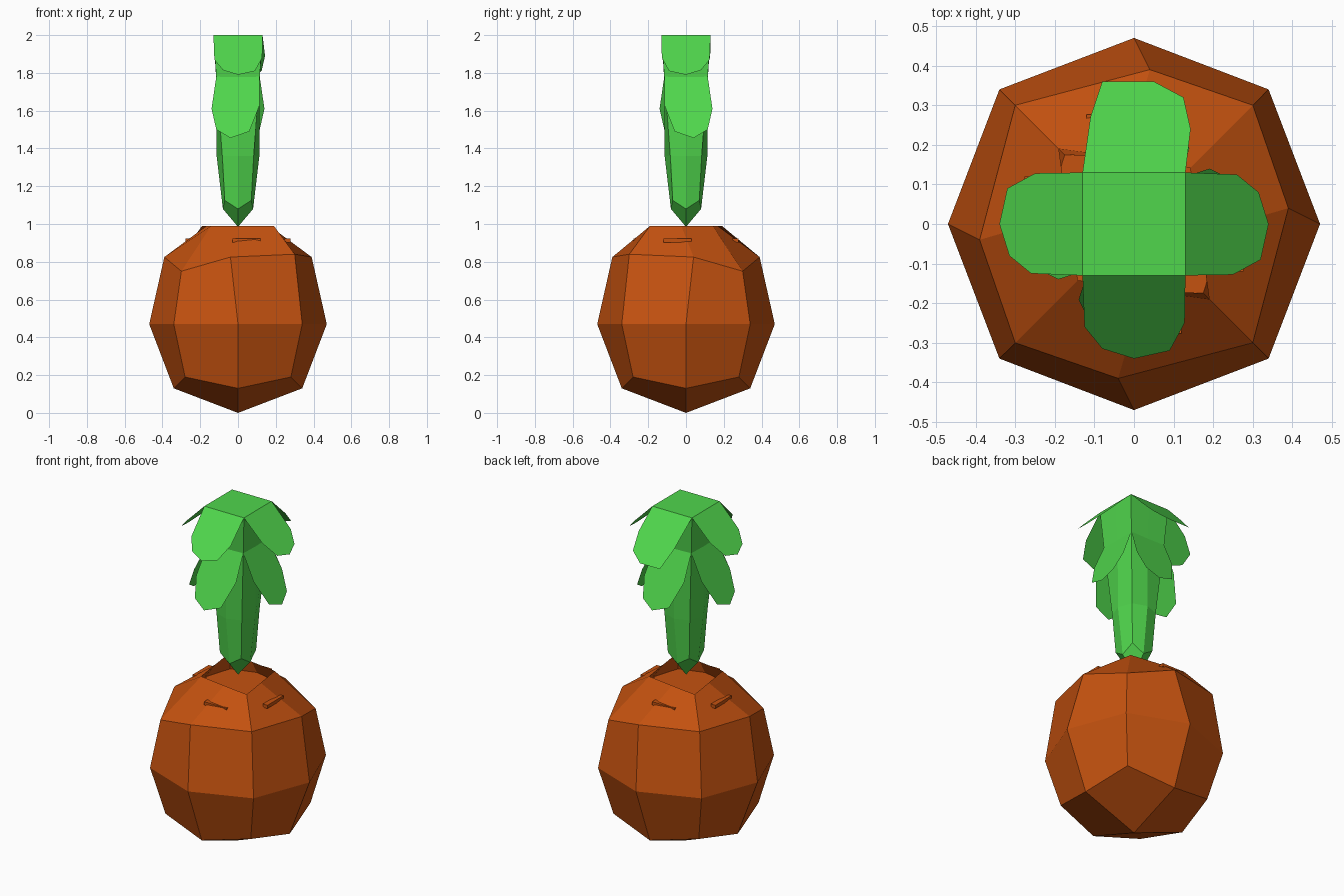
import bpy, bmesh

if "Cube" in bpy.data.objects:
    bpy.data.objects.remove(bpy.data.objects["Cube"])


def material(name, rgb):
    m = bpy.data.materials.new(name)
    m.diffuse_color = (*rgb, 1)
    m.use_nodes = True
    m.node_tree.nodes["Principled BSDF"].inputs["Base Color"].default_value = m.diffuse_color
    return m


BROWN = material("rust_brown", (0.56, 0.085, 0.005))
GREEN = material("leaf_green", (0.08, 0.67, 0.073))


def finish(bm, name, mat, closed=True):
    if closed:
        bmesh.ops.recalc_face_normals(bm, faces=bm.faces)
    me = bpy.data.meshes.new(name)
    bm.to_mesh(me)
    bm.free()
    me.materials.append(mat)
    ob = bpy.data.objects.new(name, me)
    bpy.context.collection.objects.link(ob)
    return ob


def ring(mx, my, zm, c1, z1, c2, z2):
    """Eight points: side middles and two kinds of corner, half-turn symmetric."""
    half = [(mx, -my, zm), (c1, -c1, z1), (my, -mx, zm), (c2, c2, z2)]
    return half + [(-x, -y, z) for x, y, z in half]


def loft(name, mat, tip, rings, end=None):
    """Skin rings upward from a bottom point made of four quads."""
    bm = bmesh.new()
    t = bm.verts.new(tip)
    loops = [[bm.verts.new(p) for p in r] for r in rings]
    for i in range(0, 8, 2):
        a = loops[0]
        bm.faces.new((t, a[i], a[i + 1], a[(i + 2) % 8]))
    for a, b in zip(loops, loops[1:]):
        for i in range(8):
            j = (i + 1) % 8
            bm.faces.new((a[i], a[j], b[j], b[i]))
    bm.faces.new(loops[-1])
    return finish(bm, name, mat)


# round body with a shallow hollow in the top
loft("body", BROWN, (0, 0, 0), [
    ring(0, .34, .13, .28, .19, .28, .19),
    ring(0, .47, .47, .34, .47, .34, .47),
    ring(-.04, .39, .825, .30, .84, .30, .75),
    ring(.025, .167, .99, .19, .99, .142, .99),
    ring(.03, .22, .905, .175, .905, .175, .905),
])

# stem, pointed below and square on top
loft("stem", GREEN, (0, 0, .985), [
    ring(0, .08, 1.08, .07, 1.125, .07, 1.125),
    ring(0, .113, 1.36, .083, 1.36, .083, 1.36),
    ring(0, .115, 1.76, .115, 1.78, .115, 1.78),
    ring(0, .13, 2, .13, 2, .13, 2),
])

# the four side placements used by ledges and leaves
SIDES = [lambda x, y: (x, y), lambda x, y: (-y, -x),
         lambda x, y: (-x, -y), lambda x, y: (y, x)]
NAMES = ["front", "right", "back", "left"]

# thin ledges poking through the sloping shoulder
for side, label in zip(SIDES, NAMES):
    bm = bmesh.new()
    bmesh.ops.create_cube(bm, size=1)
    for v in bm.verts:
        x, y = side(.045 + v.co.x * .15, -.262 + v.co.y * .03)
        v.co = (x, y, .912 + v.co.z * .02)
    finish(bm, label + "_ledge", BROWN)


def leaf(name, outline, side, start, slope, top):
    """Flat leaf: outline of (across, height) hung on a sloping plane."""
    bm = bmesh.new()
    vs = []
    for x, z in outline:
        vs.append(bm.verts.new((*side(x, -start - (top - z) * slope), z)))
    f = bm.faces.new(vs)
    f.normal_update()
    if f.normal.z < 0:
        f.normal_flip()
    finish(bm, name, GREEN, closed=False)


# two tiers of drooping leaves
UPPER = [(.13, 2), (-.13, 2), (-.125, 1.87), (-.08, 1.815),
         (0, 1.79), (.09, 1.81), (.128, 1.88)]
UPPER_BACK = [(.13, 2), (-.13, 2), (-.143, 1.89), (-.125, 1.81),
              (-.05, 1.77), (.08, 1.77), (.11, 1.86)]
LOWER = [(.115, 1.78), (-.115, 1.78), (-.14, 1.61), (-.115, 1.5),
         (-.04, 1.455), (.06, 1.49), (.115, 1.63)]
for side, label in zip(SIDES, NAMES):
    shape = UPPER_BACK if label == "back" else UPPER
    leaf(label + "_upper_leaf", shape, side, .13, 1.0, 2)
    leaf(label + "_lower_leaf", LOWER, side, .115, .45, 1.78)
